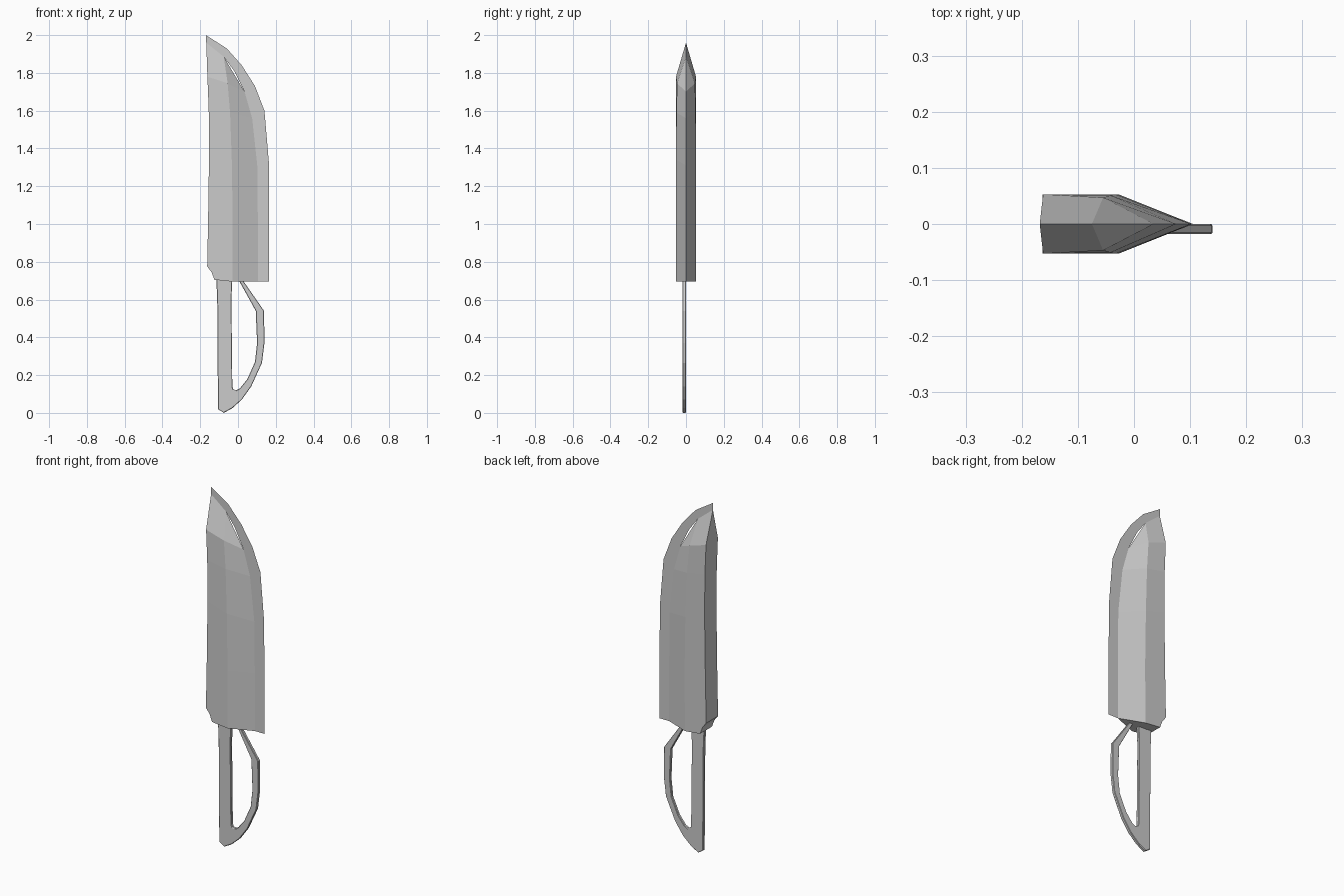
import bpy, bmesh

if "Cube" in bpy.data.objects:
    bpy.data.objects.remove(bpy.data.objects["Cube"])


def finish(bm, name):
    bmesh.ops.recalc_face_normals(bm, faces=bm.faces)
    me = bpy.data.meshes.new(name)
    bm.to_mesh(me)
    bm.free()
    ob = bpy.data.objects.new(name, me)
    bpy.context.collection.objects.link(ob)
    return ob


def strip(bm, a, b, y=0.0):
    """Quads between two paired x,z paths."""
    va = [bm.verts.new((x, y, z)) for x, z in a]
    vb = [bm.verts.new((x, y, z)) for x, z in b]
    return [bm.faces.new((va[i], va[i + 1], vb[i + 1], vb[i])) for i in range(len(a) - 1)]


# Blade body: spine, bevel shoulder and edge points (x, z) per level, plus half thicknesses
levels = [
    ((-.125, .705), (-.03, .695), (.105, .695), .053, .053),
    ((-.14, .745), (-.03, .73), (.105, .73), .053, .053),
    ((-.163, .775), (-.03, .77), (.105, .77), .053, .053),
    ((-.158, 1.03), (-.028, 1.02), (.105, 1.02), .053, .053),
    ((-.153, 1.38), (-.033, 1.34), (.102, 1.31), .053, .053),
    ((-.155, 1.61), (-.042, 1.59), (.075, 1.56), .053, .051),
    ((-.162, 1.78), (-.055, 1.745), (.035, 1.70), .053, .047),
]
bm = bmesh.new()
rings = []
for spine, shoulder, edge, ts, th in levels:
    pts = [(spine, -ts), (shoulder, -th), (edge, 0), (shoulder, th), (spine, ts)]
    rings.append([bm.verts.new((p[0], y, p[1])) for p, y in pts])
for r, s in zip(rings, rings[1:]):
    for i in range(5):
        j = (i + 1) % 5
        bm.faces.new((r[i], r[j], s[j], s[i]))
bm.faces.new(rings[0])
# Faceted point
top = rings[-1]
tip = bm.verts.new((-.168, 0, 1.96))
mid = bm.verts.new((-.075, 0, 1.885))
bm.faces.new((top[4], top[0], tip))
for spine, shoulder in ((top[0], top[1]), (top[4], top[3])):
    bm.faces.new((spine, shoulder, mid, tip))
    bm.faces.new((shoulder, top[2], mid))
finish(bm, "blade")

# Paper-thin cutting edge around the wedge
inner = [lv[2] for lv in levels if lv[2][1] not in (.73, .77)] + [(-.02, 1.81), (-.075, 1.885), (-.168, 1.96)]
outer = [(.165, .695), (.165, 1.02), (.163, 1.33), (.14, 1.6), (.09, 1.73),
         (.02, 1.84), (-.06, 1.93), (-.17, 2.0)]
bm = bmesh.new()
strip(bm, inner, outer)
finish(bm, "cutting_edge")

# Flat handle with knuckle guard
outline = [(-.115, .71), (-.11, .6), (-.106, .02), (-.075, 0), (-.03, .025), (.02, .07),
           (.07, .14), (.127, .265), (.14, .37), (.138, .54), (.02, .71)]
opening = [(-.03, .71), (-.035, .6), (-.03, .14), (-.025, .125), (-.01, .12), (.01, .13),
           (.05, .18), (.09, .27), (.101, .37), (.094, .54), (0, .71)]
bm = bmesh.new()
faces = strip(bm, outline, opening, -.018)
ext = bmesh.ops.extrude_face_region(bm, geom=faces, use_keep_orig=True)
bmesh.ops.translate(bm, vec=(0, .018, 0), verts=[v for v in ext["geom"] if isinstance(v, bmesh.types.BMVert)])
handle = finish(bm, "handle")
bev = handle.modifiers.new("soft_rim", "BEVEL")
bev.width = .003
bev.segments = 1
bev.limit_method = "ANGLE"
bev.angle_limit = 1.2
